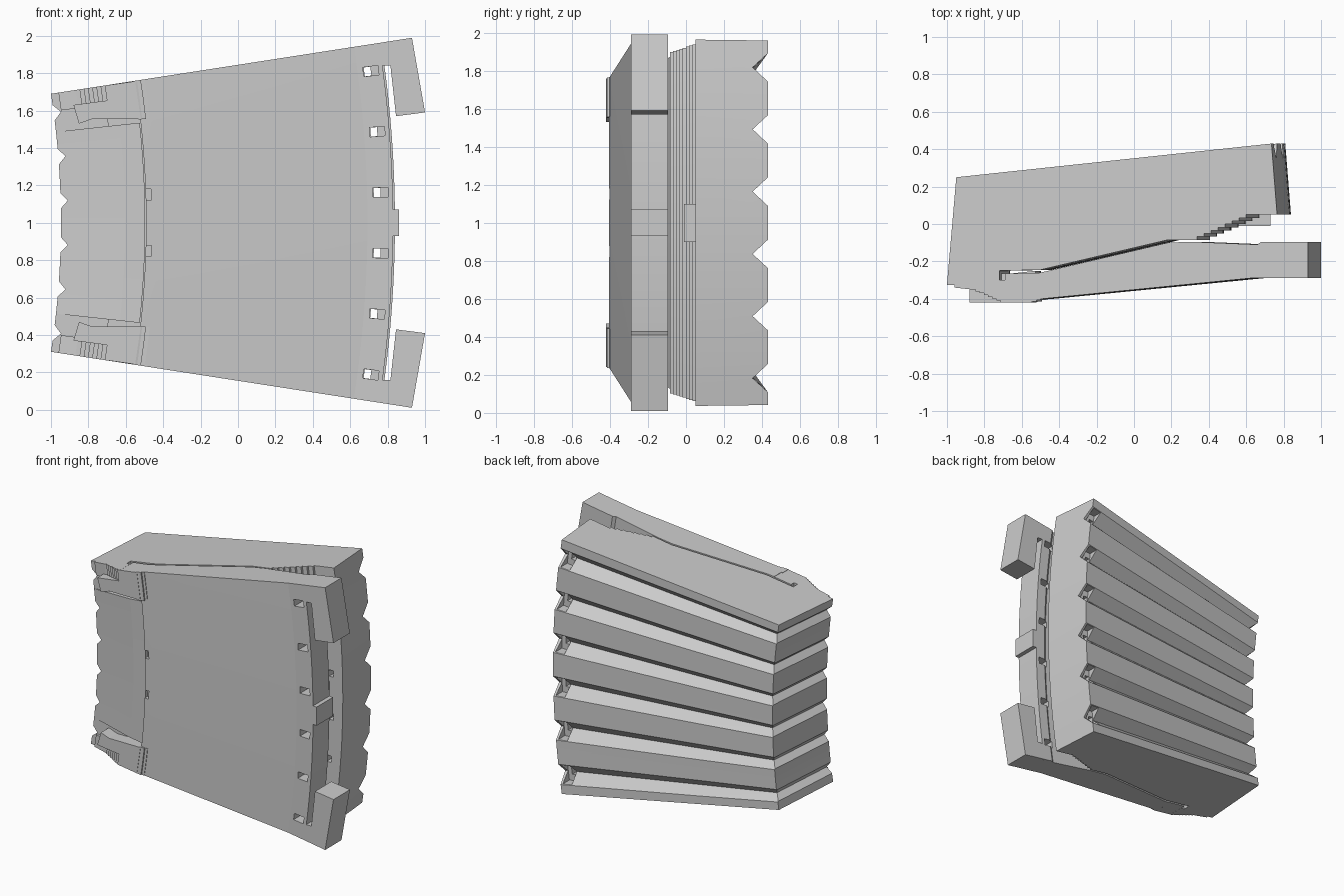
import bpy, bmesh
from math import sin, cos, radians

if "Cube" in bpy.data.objects:
    bpy.data.objects.remove(bpy.data.objects["Cube"], do_unlink=True)

AXIS_X, HALF = -5.45, 8.81          # centre of curvature and half angle of the segment
GROOVES = [-7.5, -4.5, -1.5, 1.5, 4.5, 7.5]


def radius(x):
    """Radius for a position measured along the end face."""
    return (x - AXIS_X) / cos(radians(HALF))


def polar(x, deg, y, t=0):
    """Point at end-face position x, swung by an angle and shifted t sideways."""
    a, r = radians(deg), radius(x)
    return (AXIS_X + r * cos(a) - t * sin(a), y, 1 + r * sin(a) + t * cos(a))


def finish(name, bm):
    bmesh.ops.recalc_face_normals(bm, faces=bm.faces)
    mesh = bpy.data.meshes.new(name)
    bm.to_mesh(mesh)
    bm.free()
    ob = bpy.data.objects.new(name, mesh)
    bpy.context.collection.objects.link(ob)
    return ob


def sector(name, profile, a0=-HALF, a1=HALF, steps=24):
    """Sweep an (x, y) profile round the centre of curvature."""
    bm = bmesh.new()
    rings = [[bm.verts.new(polar(x, a0 + (a1 - a0) * i / steps, y)) for x, y in profile]
             for i in range(steps + 1)]
    n = len(profile)
    for p, q in zip(rings, rings[1:]):
        for j in range(n):
            bm.faces.new((p[j], p[(j + 1) % n], q[(j + 1) % n], q[j]))
    bm.faces.new(rings[0])
    bm.faces.new(rings[-1])
    return finish(name, bm)


def prism(name, outline, y0, y1, side=1):
    """Extrude an (x, height from mid) outline along y; side mirrors it."""
    bm = bmesh.new()
    a, b = [[bm.verts.new((x, y, 1 + side * h)) for x, h in outline] for y in (y0, y1)]
    for j in range(len(a)):
        k = (j + 1) % len(a)
        bm.faces.new((a[j], a[k], b[k], b[j]))
    bm.faces.new(a)
    bm.faces.new(b)
    return finish(name, bm)


def hulls(name, groups):
    bm = bmesh.new()
    for pts in groups:
        bmesh.ops.convex_hull(bm, input=[bm.verts.new(p) for p in pts])
    ob = finish(name, bm)
    ob.hide_render = True
    return ob


def block(deg, x0, x1, y0, y1, half):
    return [polar(x, deg, y, t) for x in (x0, x1) for y in (y0, y1) for t in (-half, half)]


def cut(target, cutter):
    mod = target.modifiers.new("cut", 'BOOLEAN')
    mod.operation, mod.solver, mod.object = 'DIFFERENCE', 'EXACT', cutter
    bpy.context.view_layer.objects.active = target
    bpy.ops.object.modifier_apply(modifier=mod.name)
    bpy.data.objects.remove(cutter, do_unlink=True)


def stairs(x0, y0, x1, y1, n):
    pts = []
    for i in range(n):
        x, xn = x0 + (x1 - x0) * i / n, x0 + (x1 - x0) * (i + 1) / n
        y = y0 + (y1 - y0) * (i + 1) / n
        pts += [(x, y), (xn, y)]
    return pts


def back_y(x):
    return 0.25 + 0.107 * (x + 0.95)


# Rear slab with a stepped front surface
rear = sector("rear_slab", [(-0.95, 0.25), (0.735, 0.43), (0.765, 0.05), (0.6, 0.05)]
              + stairs(0.6, 0.05, 0.3, -0.085, 8)
              + [(0.18, -0.085), (-0.5, -0.245), (-0.72, -0.25), (-0.72, -0.325), (-1.0, -0.325)])

# V grooves along the back and down the inner end
back, inner = [], []
for g in GROOVES:
    tri = []
    for x, w, d in ((-1.1, 0.043, 0.05), (0.9, 0.077, 0.083)):
        y = back_y(x)
        tri += [polar(x, g, y - d), polar(x, g, y + d, 2 * w), polar(x, g, y + d, -2 * w)]
    back.append(tri)
    tri = []
    for x, y in ((-1.008, -0.4), (-0.942, 0.35)):
        tri += [polar(x + 0.04, g, y), polar(x - 0.04, g, y, 0.085), polar(x - 0.04, g, y, -0.085)]
    inner.append(tri)
cut(rear, hulls("groove_cutter", back))
cut(rear, hulls("end_groove_cutter", inner))
cut(rear, hulls("notch_cutter", [block(g, 0.65, 0.72, 0.345, 0.5, 0.07) for g in GROOVES]))
cut(rear, hulls("rear_hole_cutter", [block(g, 0.655, 0.69, -0.2, 0.5, 0.024) for g in GROOVES]))

# Front plate with through holes and edge nicks
front = sector("front_plate", [(0.755, -0.095), (0.68, -0.095), (0.66, -0.11), (0.3, -0.095),
                               (0.18, -0.1), (-0.5, -0.26), (-0.55, -0.265), (-0.55, -0.405),
                               (-0.49, -0.4), (0.62, -0.29), (0.755, -0.29)])
cut(front, hulls("hole_cutter", [block(g, 0.65, 0.73, -0.5, 0.0, 0.025) for g in GROOVES]))
cut(front, hulls("nick_cutter", [block(s * 1.74, -0.6, -0.52, -0.5, -0.37, 0.03)
                                 for s in (-1, 1)]))

# Raised inner pad between the hooks
pad = sector("inner_pad", [(-0.995, -0.3), (-0.555, -0.25), (-0.555, -0.39), (-0.66, -0.385),
                           (-0.998, -0.325)], -6.2, 6.2)
cut(pad, hulls("pad_groove_cutter", inner))

# Details mirrored at the upper and lower ends
parts = [rear, front, pad]
for side, label in ((1, "upper"), (-1, "lower")):
    parts.append(prism(label + "_corner_block",
                       [(0.7, 0.953), (0.93, 0.989), (1.0, 0.59), (0.845, 0.57),
                        (0.815, 0.84), (0.7, 0.84)], -0.29, -0.095, side))
    parts.append(prism(label + "_hook",
                       [(-0.88, 0.63), (-0.85, 0.53), (-0.78, 0.555), (-0.52, 0.555),
                        (-0.55, 0.757), (-0.69, 0.737), (-0.69, 0.655)], -0.42, -0.265, side))
    parts.append(sector(label + "_hook_steps",
                        [(-0.69, -0.3), (-0.96, -0.3), (-0.96, -0.34)]
                        + stairs(-0.87, -0.34, -0.69, -0.42, 8),
                        side * 7.6, side * HALF, 4))
    parts.append(sector(label + "_edge_steps",
                        [(-0.56, -0.35), (-0.56, -0.42)] + stairs(-0.54, -0.425, -0.48, -0.395, 3)
                        + [(-0.48, -0.35)], side * 6.4, side * HALF, 4))

# Central tabs on the outer edge
parts.append(prism("front_tab", [(0.78, -0.07), (0.86, -0.07), (0.86, 0.07), (0.78, 0.07)],
                   -0.29, -0.095))
parts.append(prism("rear_tab", [(0.53, -0.1), (0.73, -0.1), (0.73, 0.1), (0.53, 0.1)],
                   -0.01, 0.06))

# Smooth only the gentle curvature
bpy.ops.object.select_all(action='DESELECT')
for ob in parts:
    ob.select_set(True)
bpy.context.view_layer.objects.active = rear
bpy.ops.object.shade_smooth_by_angle(angle=radians(3))
